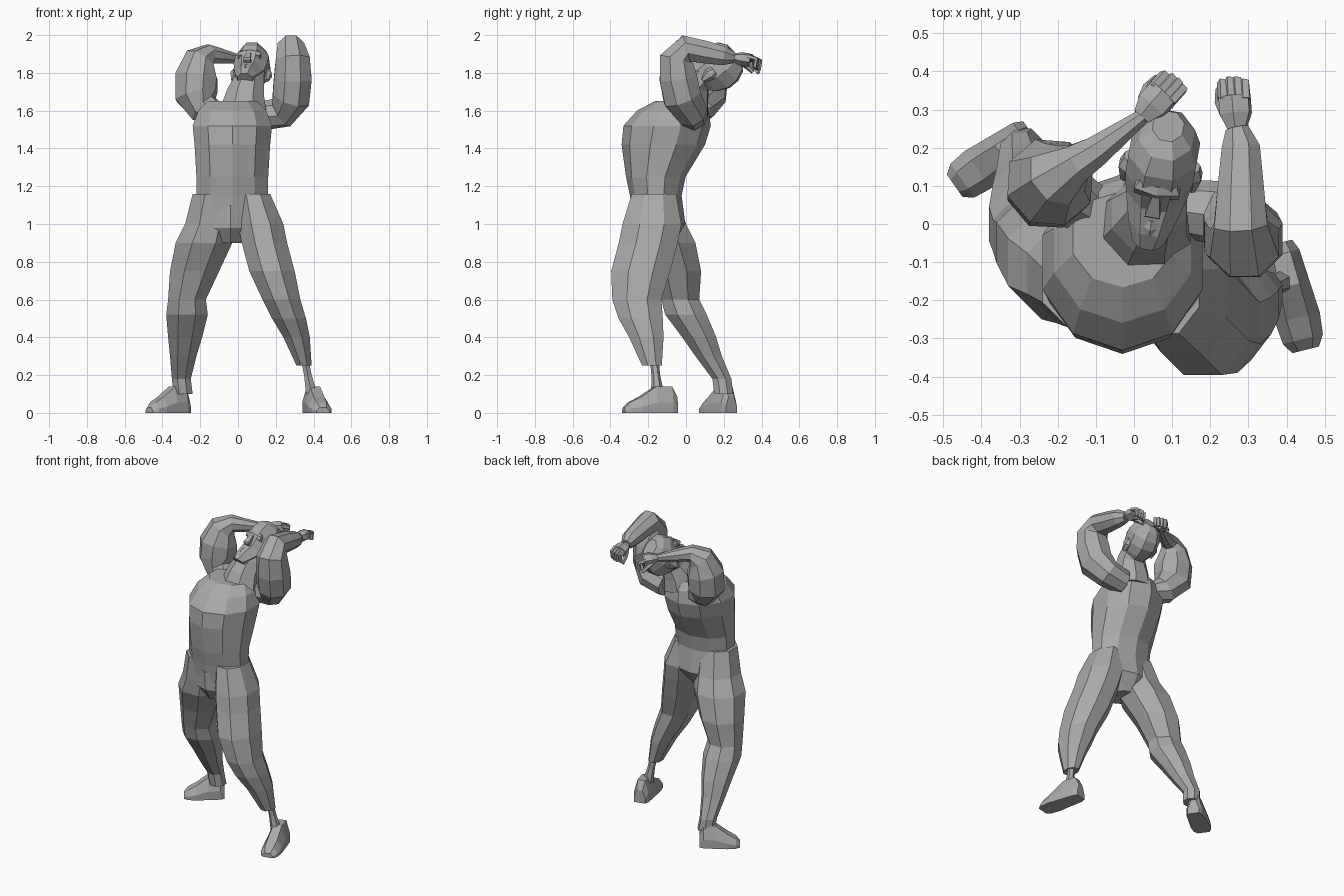
import bpy
import bmesh
from math import cos, sin, pi, radians
from mathutils import Vector, Matrix

default_cube = bpy.data.objects.get("Cube")
if default_cube:
    bpy.data.objects.remove(default_cube, do_unlink=True)

stone = bpy.data.materials.new("stone grey")
stone.use_nodes = True
stone.diffuse_color = (.4, .4, .4, 1)
stone.node_tree.nodes["Principled BSDF"].inputs["Base Color"].default_value = stone.diffuse_color

RIGHTWARD = Vector((1, 0, 0))
BACKWARD = Vector((0, 1, 0))
UPWARD = Vector((0, 0, 1))


def loft(name, sections, matrix=None):
    """Skin a list of equal-length point loops and cap both ends."""
    shape = bmesh.new()
    loops = [[shape.verts.new(point) for point in section] for section in sections]
    for lower, upper in zip(loops, loops[1:]):
        for i in range(len(lower)):
            shape.faces.new((lower[i - 1], lower[i], upper[i], upper[i - 1]))
    shape.faces.new(loops[0])
    shape.faces.new(loops[-1])
    bmesh.ops.recalc_face_normals(shape, faces=shape.faces)
    if matrix:
        shape.transform(matrix)
    mesh = bpy.data.meshes.new(name)
    shape.to_mesh(mesh)
    shape.free()
    mesh.materials.append(stone)
    part = bpy.data.objects.new(name, mesh)
    bpy.context.collection.objects.link(part)


def ring(centre, side, other, width, depth, sides):
    """Polygon whose flat sides touch the given half width and half depth."""
    grow = 1 / cos(pi / sides)
    turns = [pi * (i + i + 1) / sides for i in range(sides)]
    return [centre + side * cos(turn) * width * grow + other * sin(turn) * depth * grow
            for turn in turns]


def stack(name, levels, x=0, sides=8, matrix=None):
    """Level rings on one x, each given as height, y, half width and half depth."""
    sections = [ring(Vector((x, y, z)), RIGHTWARD, BACKWARD, width, depth, sides)
                for z, y, width, depth in levels]
    loft(name, sections, matrix)


def limb(name, stops, across=RIGHTWARD, sides=8, level=False, depth=1):
    """Rings along a path of x, y, z, radius; square to the path unless level."""
    centres = [Vector(stop[:3]) for stop in stops]
    sections = []
    for i, (centre, stop) in enumerate(zip(centres, stops)):
        ahead = centres[min(i + 1, len(stops) - 1)] - centres[max(i - 1, 0)]
        ahead = UPWARD if level else ahead.normalized()
        side = (across - ahead * across.dot(ahead)).normalized()
        sections.append(ring(centre, side, ahead.cross(side), stop[3], stop[3] * depth, sides))
    loft(name, sections)


def foot(name, heel, toe, half_width, height):
    """Flat-soled foot, highest at the ankle and low at the toes."""
    heel, toe = Vector(heel), Vector(toe)
    side = UPWARD.cross((toe - heel).normalized()) * half_width
    top = UPWARD * height
    sections = []
    for along, wide, tall in ((0, .6, .6), (.1, .8, 1), (.4, .9, 1), (.7, 1, .6), (.9, .9, .4), (1, .6, .2)):
        centre = heel.lerp(toe, along)
        outer, upper = side * wide, top * tall
        sections.append([centre - outer, centre + outer, centre + outer + upper * .4,
                         centre + outer / 2 + upper, centre - outer / 2 + upper,
                         centre - outer + upper * .4])
    loft(name, sections)


def hand(name, wrist, tip, across):
    """Palm, four fingers curled downward and a thumb."""
    wrist, tip, across = Vector(wrist), Vector(tip), Vector(across).normalized()
    reach = tip - wrist
    size = reach.length
    limb(name + "_palm", [(*wrist, size * .18), (*(wrist + reach * .3), size * .3),
                          (*(wrist + reach * .65), size * .3)], across, 6, depth=.8)
    for i, label in enumerate(("index", "middle", "ring", "little")):
        root = wrist + reach * .6 + across * (i - 1.5) * size * .15 + UPWARD * size * .1
        knuckle = root + reach * (.4 - abs(i - 1.5) / 20) - UPWARD * size * .05
        bent = knuckle - reach * .05 - UPWARD * size * .35
        limb(f"{name}_{label}_finger", [(*root, size * .09), (*knuckle, size * .09),
                                        (*bent, size * .07)], across, 5)
    base = wrist + reach * .3 - across * size * .2 - UPWARD * size * .1
    middle = base + reach * .25 - across * size * .1 - UPWARD * size * .1
    end = middle + reach * .25 - UPWARD * size * .2
    limb(name + "_thumb", [(*base, size * .1), (*middle, size * .09), (*end, size * .06)], across, 5)


# Trunk
stack("torso", [(.9, -.14, .07, .07), (1, -.14, .19, .13), (1.15, -.16, .19, .13),
                (1.25, -.16, .19, .15), (1.42, -.12, .2, .21), (1.52, -.1, .21, .22),
                (1.6, -.07, .18, .18), (1.65, -.04, .13, .12)], x=-.03, sides=10)
stack("groin", [(.9, -.18, .05, .05), (.98, -.22, .1, .06), (1.1, -.24, .06, .05)], x=-.04, sides=6)

# Legs
limb("left_leg", [(.08, -.17, 1.16, .09), (.12, -.18, 1, .12), (.14, -.2, .9, .12),
                  (.18, -.24, .75, .12), (.23, -.26, .6, .1), (.27, -.24, .5, .09),
                  (.31, -.21, .4, .07), (.35, -.18, .25, .04)], level=True, depth=1.3)
limb("left_ankle", [(.35, -.17, .3, .02), (.37, -.16, .2, .02), (.39, -.15, .1, .03)],
     sides=6, level=True)
limb("right_leg", [(-.13, -.16, 1.16, .11), (-.15, -.13, 1, .13), (-.18, -.1, .9, .15),
                   (-.23, -.05, .75, .13), (-.27, -.03, .6, .1), (-.27, 0, .52, .11),
                   (-.28, .07, .4, .09), (-.29, .12, .3, .07), (-.3, .19, .18, .05),
                   (-.29, .2, .1, .05)], level=True)
foot("left_foot", (.38, -.05, 0), (.45, -.33, 0), .06, .14)
foot("right_foot", (-.27, .24, 0), (-.47, .1, 0), .06, .14)

# Arms
limb("left_arm", [(.12, .04, 1.57, .07), (.23, .03, 1.59, .08), (.28, -.02, 1.67, .1),
                  (.29, -.04, 1.77, .1), (.29, -.05, 1.87, .09), (.28, 0, 1.93, .07),
                  (.28, .1, 1.91, .06), (.28, .2, 1.89, .05), (.27, .25, 1.88, .03)])
limb("right_arm", [(-.1, .04, 1.57, .06), (-.18, .07, 1.61, .08), (-.22, .1, 1.68, .11),
                   (-.22, .11, 1.78, .11), (-.2, .13, 1.87, .08), (-.15, .16, 1.9, .05),
                   (-.1, .19, 1.89, .04), (.02, .28, 1.87, .02)], across=Vector((.6, -.7, 0)))
hand("left_hand", (.27, .25, 1.88), (.26, .38, 1.86), (1, 0, .2))
hand("right_hand", (.02, .28, 1.87), (.11, .38, 1.86), (.8, -.6, .2))

# Neck, and a head tilted back to look upward
limb("neck", [(.03, 0, 1.6, .12), (.04, .02, 1.68, .1), (.06, .05, 1.75, .08), (.07, .1, 1.8, .07)])
tilt = (Matrix.Translation((.05, .03, 1.71)) @ Matrix.Rotation(radians(-10), 4, "Z")
        @ Matrix.Rotation(radians(-50), 4, "X"))
stack("head", [(-.02, -.09, .04, .04), (.03, -.05, .06, .08), (.1, -.01, .08, .1),
               (.16, 0, .09, .12), (.22, 0, .09, .12), (.27, 0, .07, .1), (.3, 0, .04, .06)], matrix=tilt)
stack("nose", [(.09, -.11, .02, .02), (.1, -.12, .02, .02), (.16, -.11, .01, .02)], sides=4, matrix=tilt)
stack("brow", [(.15, -.1, .06, .02), (.17, -.1, .06, .03), (.19, -.1, .05, .02)], sides=6, matrix=tilt)
stack("mouth", [(.03, -.11, .03, .02), (.05, -.1, .03, .03), (.07, -.1, .02, .02)], sides=6, matrix=tilt)
for label, x in (("left", .09), ("right", -.09)):
    stack(label + "_ear", [(.09, .01, .01, .01), (.14, .01, .02, .03), (.17, .01, .01, .02)],
          x=x, sides=6, matrix=tilt)
